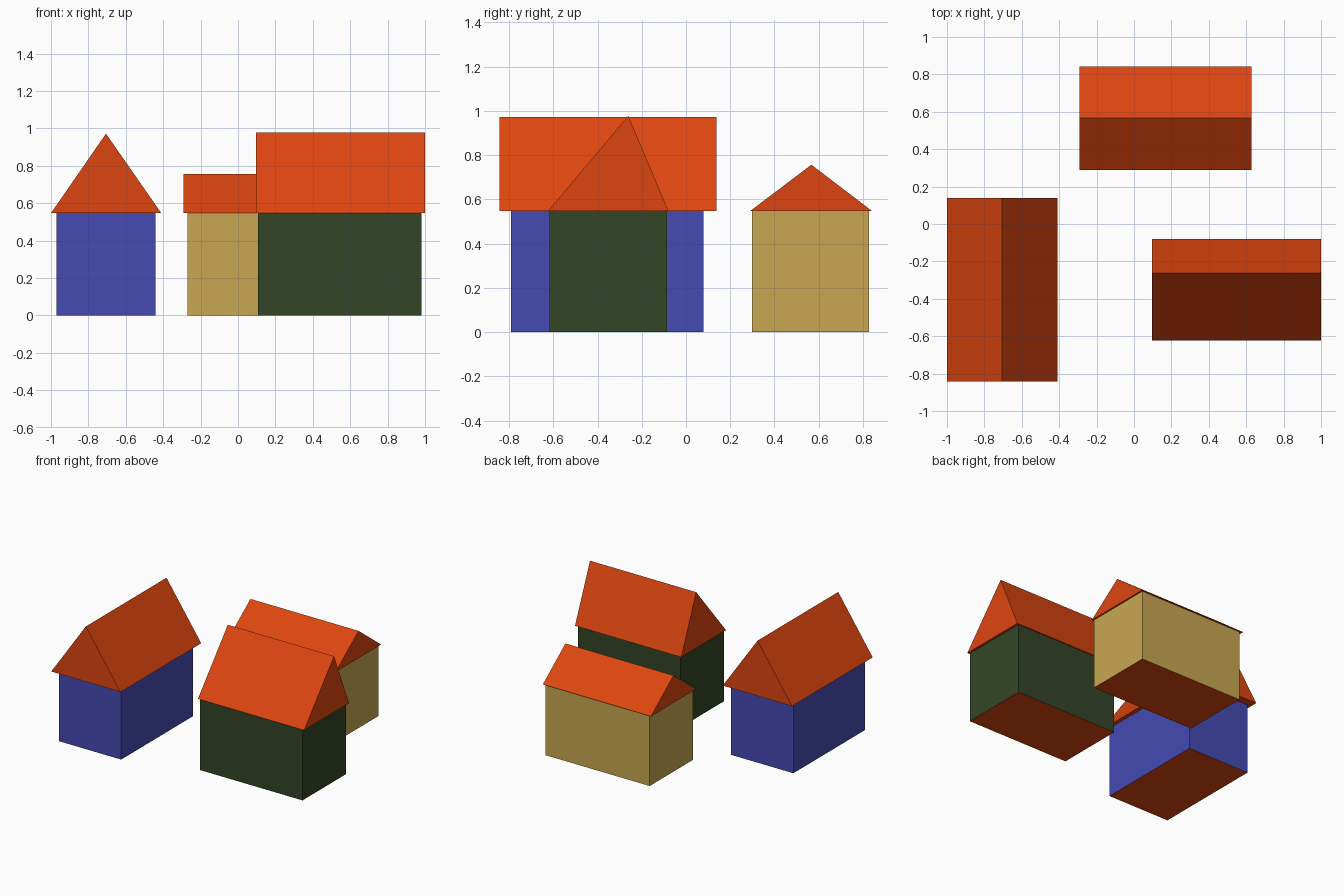
import bpy
import bmesh
from mathutils import Vector

if "Cube" in bpy.data.objects:
    bpy.data.objects.remove(bpy.data.objects["Cube"])

EAVES = 0.547


def material(name, rgb):
    m = bpy.data.materials.new(name)
    m.diffuse_color = (*rgb, 1.0)
    m.use_nodes = True
    m.node_tree.nodes["Principled BSDF"].inputs["Base Color"].default_value = m.diffuse_color
    return m


def prism(name, profile, axis, start, end, mats):
    """Extrude a (across, z) profile along the 'x' or 'y' axis."""
    def place(t, a, z):
        return Vector((t, a, z)) if axis == 'x' else Vector((a, t, z))

    bm = bmesh.new()
    base = bm.faces.new([bm.verts.new(place(start, a, z)) for a, z in profile])
    res = bmesh.ops.extrude_face_region(bm, geom=[base], use_keep_orig=True)
    moved = [v for v in res['geom'] if isinstance(v, bmesh.types.BMVert)]
    bmesh.ops.translate(bm, verts=moved, vec=place(end - start, 0, 0))
    bmesh.ops.recalc_face_normals(bm, faces=bm.faces)
    # the underside takes the last material
    for f in bm.faces:
        if f.normal.z < -0.99:
            f.material_index = len(mats) - 1
    mesh = bpy.data.meshes.new(name)
    bm.to_mesh(mesh)
    bm.free()
    for m in mats:
        mesh.materials.append(m)
    ob = bpy.data.objects.new(name, mesh)
    bpy.context.collection.objects.link(ob)
    return ob


def house(name, wall_mat, axis, wall_across, wall_along,
          roof_across, roof_along, ridge):
    # walls with floor
    a, b = wall_across
    prism(name + "_walls", [(a, 0), (b, 0), (b, EAVES), (a, EAVES)],
          axis, *wall_along, [wall_mat, roof_mat])
    # gabled roof
    a, b = roof_across
    prism(name + "_roof", [(a, EAVES), (b, EAVES), ridge],
          axis, *roof_along, [roof_mat])


roof_mat = material("roof_tiles", (0.73, 0.06, 0.005))
blue = material("blue_wall", (0.06, 0.07, 0.45))
green = material("green_wall", (0.034, 0.06, 0.019))
yellow = material("yellow_wall", (0.58, 0.39, 0.084))

house("blue_house", blue, 'y', (-0.97, -0.44), (-0.792, 0.08),
      (-1.0, -0.41), (-0.842, 0.139), (-0.706, 0.972))
house("green_house", green, 'x', (-0.618, -0.087), (0.108, 0.982),
      (-0.624, -0.079), (0.096, 1.0), (-0.261, 0.978))
house("yellow_house", yellow, 'x', (0.299, 0.827), (-0.27, 0.617),
      (0.289, 0.842), (-0.291, 0.629), (0.567, 0.757))
